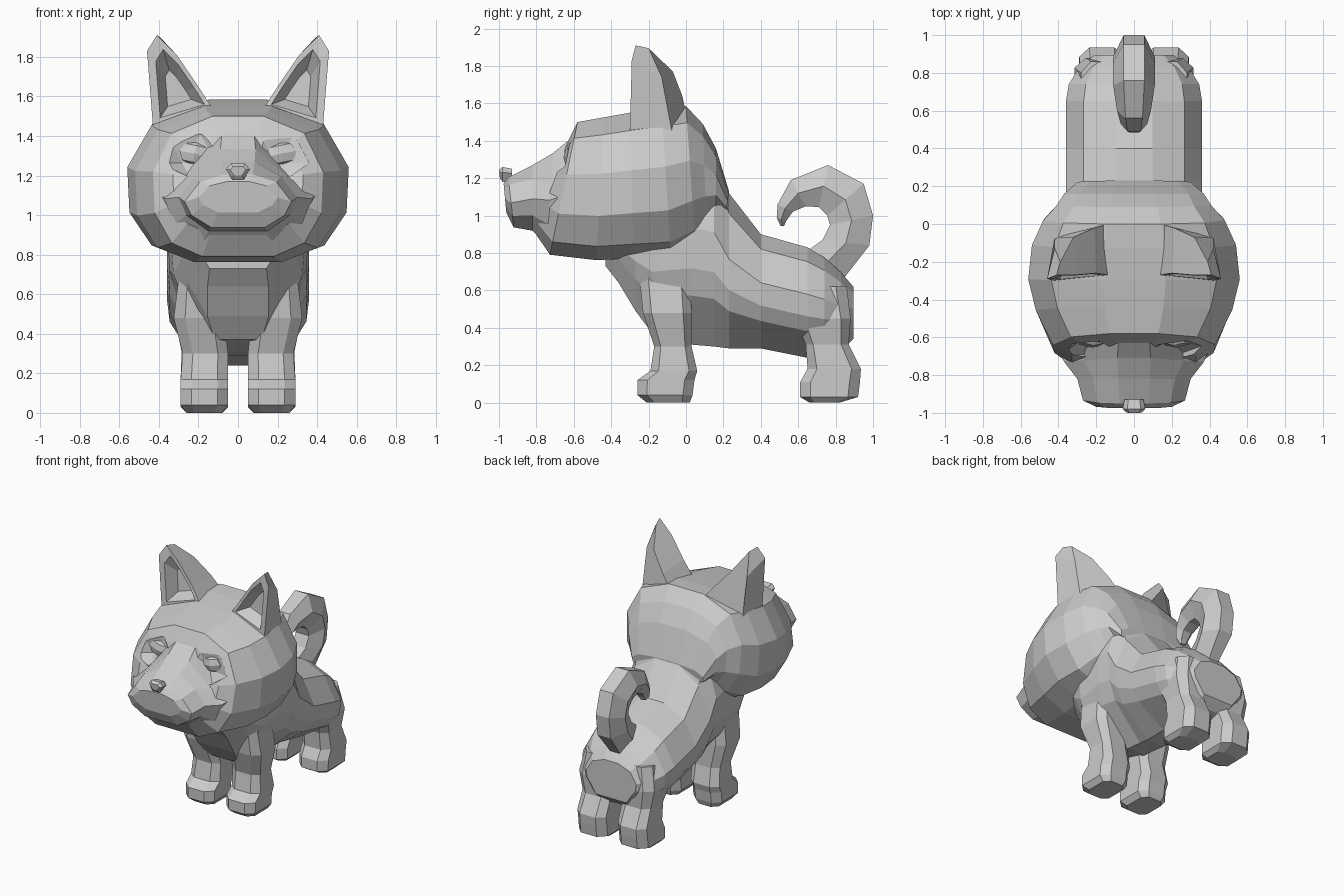
import bpy, bmesh
from mathutils import Vector, Matrix

if "Cube" in bpy.data.objects:
    bpy.data.objects.remove(bpy.data.objects["Cube"])


def finish(name, bm, mirror=False):
    bmesh.ops.recalc_face_normals(bm, faces=bm.faces)
    me = bpy.data.meshes.new(name)
    bm.to_mesh(me)
    bm.free()
    ob = bpy.data.objects.new(name, me)
    bpy.context.collection.objects.link(ob)
    if mirror:
        ob.modifiers.new("mirror", 'MIRROR')
    return ob


def loft(name, rings, mirror=False):
    """Skin a list of equal-length point rings and cap both ends."""
    bm = bmesh.new()
    vs = [[bm.verts.new(p) for p in r] for r in rings]
    n = len(vs[0])
    for a, b in zip(vs, vs[1:]):
        for i in range(n):
            j = (i + 1) % n
            bm.faces.new((a[i], a[j], b[j], b[i]))
    bm.faces.new(vs[0])
    bm.faces.new(vs[-1])
    return finish(name, bm, mirror)


def section(half, ytop, ybot, hw, ztop, zbot):
    """Symmetric ring from a normalised half profile (width, height)."""
    full = half + [(-x, h) for x, h in reversed(half)]
    ring = []
    for x, h in full:
        t = (h + 1) / 2
        ring.append((x * hw, ybot + (ytop - ybot) * t, zbot + (ztop - zbot) * t))
    return ring


# Head: broad, with full cheeks and a sloping face
head_half = [(.3, 1), (.78, .76), (1, .22), (.98, -.36), (.78, -.78), (.42, -.97)]
head = loft("head", [section(head_half, *r) for r in [
    (-.63, -.81, .33, 1.40, .90),
    (-.58, -.73, .43, 1.50, .78),
    (-.44, -.48, .52, 1.525, .75),
    (-.30, -.28, .56, 1.55, .76),
    (-.13, -.08, .54, 1.575, .77),
    (.00, .05, .48, 1.585, .84),
    (.09, .11, .41, 1.49, .92),
    (.16, .16, .37, 1.36, .99),
    (.23, .21, .30, 1.13, 1.0)]])

# Eye sockets cut into the face
bm = bmesh.new()
for s in (-1, 1):
    bmesh.ops.create_icosphere(bm, subdivisions=1, radius=1, matrix=Matrix.Translation(
        (s * .235, -.69, 1.335)) @ Matrix.Diagonal((.17, .085, .16, 1)))
cutter = finish("socket_cutter", bm)
cutter.hide_render = True
mod = head.modifiers.new("sockets", 'BOOLEAN')
mod.operation = 'DIFFERENCE'
mod.object = cutter
bpy.context.view_layer.update()
dg = bpy.context.evaluated_depsgraph_get()
cut_mesh = bpy.data.meshes.new_from_object(head.evaluated_get(dg))
head.modifiers.clear()
head.data = cut_mesh
bpy.data.objects.remove(cutter)

# Eyes
bm = bmesh.new()
bmesh.ops.create_uvsphere(bm, u_segments=6, v_segments=4, radius=1, matrix=Matrix.Translation(
    (.22, -.615, 1.31)) @ Matrix.Rotation(-.2, 4, 'Y') @ Matrix.Diagonal((.09, .04, .06, 1)))
finish("eye", bm, True)


# Muzzle flaring into the cheeks, its bridge narrowing towards the brow; nose
def muzzle_ring(top, shoulder, *r):
    return section([(top, 1), (.72, shoulder), (1, .0), (.87, -.5), (.5, -.95)], *r)

loft("muzzle", [muzzle_ring(*r) for r in [
    (.28, .72, -.975, -.96, .20, 1.17, 1.01),
    (.28, .72, -.95, -.92, .27, 1.205, .93),
    (.28, .58, -.82, -.82, .30, 1.27, .91),
    (.24, .38, -.71, -.75, .37, 1.335, .83),
    (.18, .15, -.57, -.60, .43, 1.45, .80)]])
nose_half = [(.6, 1), (1, .3), (.5, -1)]
loft("nose", [section(nose_half, *r) for r in [
    (-1.0, -.995, .04, 1.245, 1.20),
    (-.98, -.98, .06, 1.26, 1.18),
    (-.93, -.93, .05, 1.25, 1.18)]])


# Body: chest, neck, barrel with keeled belly, rump
def body_ring(y, hw, ztop, zbot, keel):
    half = [(.27, 1), (.74, .74), (1, .15), (.96, -.25), (.82, -.52), (keel, -1)]
    return section(half, y, y, hw, ztop, zbot)

loft("body", [body_ring(*r) for r in [
    (-.43, .24, 1.10, .73, .6),
    (-.36, .28, 1.15, .64, .55),
    (-.27, .31, 1.20, .49, .5),
    (-.18, .34, 1.25, .37, .35),
    (.03, .36, 1.40, .31, .2),
    (.15, .36, 1.36, .30, .2),
    (.23, .36, 1.12, .29, .2),
    (.40, .36, .90, .29, .2),
    (.65, .36, .83, .24, .2),
    (.74, .345, .775, .25, .25),
    (.83, .29, .695, .28, .4),
    (.895, .21, .62, .34, .6)]])


# Legs: chamfered boxes stacked from paw to shoulder or haunch
def leg_ring(z, y0, y1, x0, x1):
    cx, cy, hx, hy = (x0 + x1) / 2, (y0 + y1) / 2, (x1 - x0) / 2, (y1 - y0) / 2
    a, b = .55, .65
    return [(cx + hx * u, cy + hy * v, z) for u, v in
            [(a, -1), (1, -b), (1, b), (a, 1), (-a, 1), (-1, b), (-1, -b), (-a, -1)]]

loft("front_leg", [leg_ring(*r) for r in [
    (0, -.21, .02, .08, .26),
    (.04, -.26, .035, .05, .29),
    (.12, -.26, .045, .05, .29),
    (.17, -.19, .06, .05, .29),
    (.30, -.17, .03, .05, .28),
    (.48, -.23, .03, .07, .325),
    (.68, -.25, .02, .10, .30)]], True)
loft("hind_leg", [leg_ring(*r) for r in [
    (0, .66, .82, .08, .26),
    (.03, .61, .92, .05, .29),
    (.11, .61, .93, .05, .29),
    (.18, .65, .935, .05, .29),
    (.31, .64, .87, .05, .285),
    (.45, .58, .88, .05, .315),
    (.62, .52, .86, .05, .28)]], True)

# Curled tail: outer edge, inner edge, half width
tail = []
for oy, oz, iy, iz, w in [
        (.84, .66, .62, .79, .08),
        (.98, .84, .73, .87, .11),
        (1.0, 1.0, .77, .95, .11),
        (.95, 1.17, .755, 1.0, .11),
        (.76, 1.27, .71, 1.045, .11),
        (.56, 1.19, .64, 1.05, .09),
        (.49, 1.06, .57, 1.02, .07),
        (.485, .99, .535, .97, .05),
        (.505, .945, .525, .945, .025)]:
    my, mz = (oy + iy) / 2, (oz + iz) / 2
    tail.append([(.5 * w, oy, oz), (w, my, mz), (.5 * w, iy, iz),
                 (-.5 * w, iy, iz), (-w, my, mz), (-.5 * w, oy, oz)])
loft("tail", tail)

# Ears: front outline joined to a back outline, with a hollowed front
front = [(.13, -.27, 1.54), (.43, -.30, 1.45), (.46, -.29, 1.83),
         (.41, -.27, 1.91), (.31, -.27, 1.81), (.20, -.26, 1.65)]
back = [(.14, .0, 1.55), (.42, -.07, 1.42), (.42, -.13, 1.74),
        (.39, -.20, 1.895), (.32, -.07, 1.77), (.21, -.02, 1.64)]
mid = sum((Vector(p) for p in front), Vector()) / 6
rim = [mid.lerp(Vector(p), .75) + Vector((-.01, 0, -.02)) for p in front]
hollow = [mid.lerp(Vector(p), .4) + Vector((-.01, .08, -.05)) for p in front]
loft("ear", [back, front, rim, hollow], True)
